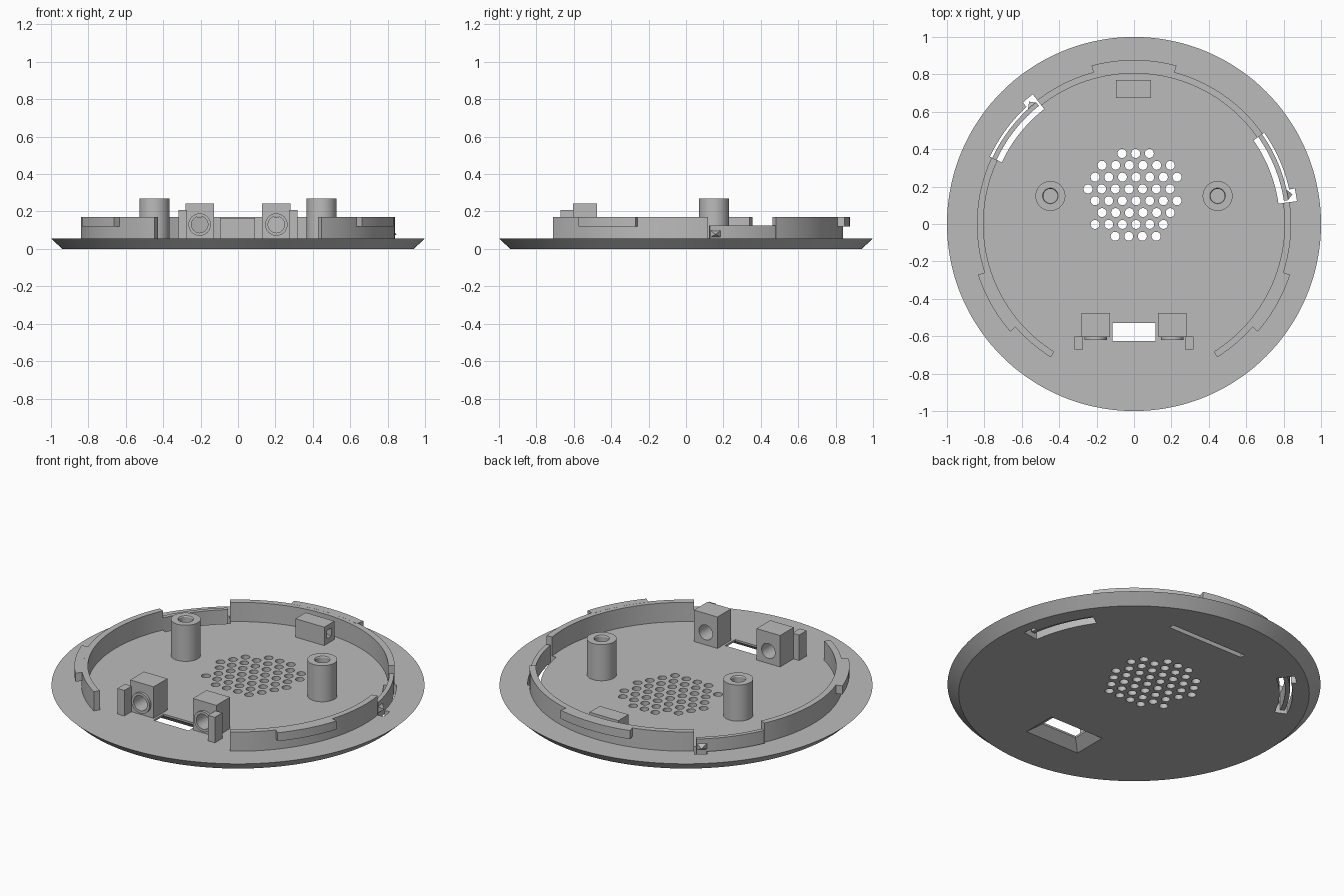
import bpy, bmesh, math
from mathutils import Matrix, Vector

if "Cube" in bpy.data.objects:
    bpy.data.objects.remove(bpy.data.objects["Cube"])

TOP = 0.056      # top of the base plate
SINK = 0.05      # parts start slightly inside the plate
grey = bpy.data.materials.new("plain_grey")
grey.diffuse_color = (0.5, 0.5, 0.5, 1)
grey.use_nodes = True
grey.node_tree.nodes["Principled BSDF"].inputs["Base Color"].default_value = grey.diffuse_color


def finish(name, bm):
    bmesh.ops.recalc_face_normals(bm, faces=bm.faces)
    me = bpy.data.meshes.new(name)
    bm.to_mesh(me)
    bm.free()
    me.materials.append(grey)
    ob = bpy.data.objects.new(name, me)
    bpy.context.collection.objects.link(ob)
    return ob


def loft(bm, low, high):
    """Closed solid between two matching 3D outlines."""
    a = [bm.verts.new(p) for p in low]
    b = [bm.verts.new(p) for p in high]
    bm.faces.new(a[::-1])
    bm.faces.new(b)
    for i in range(len(a)):
        j = (i + 1) % len(a)
        bm.faces.new((a[i], a[j], b[j], b[i]))


def prism(bm, outline, z0, z1):
    loft(bm, [(x, y, z0) for x, y in outline], [(x, y, z1) for x, y in outline])


def rect(x0, x1, y0, y1):
    return [(x0, y0), (x1, y0), (x1, y1), (x0, y1)]


def box(bm, x0, x1, y0, y1, z0, z1):
    prism(bm, rect(x0, x1, y0, y1), z0, z1)


def polar(r, deg):
    return (r * math.cos(math.radians(deg)), r * math.sin(math.radians(deg)))


def arc(r, a0, a1):
    n = max(1, round(abs(a1 - a0) / 2))
    return [polar(r, a0 + (a1 - a0) * i / n) for i in range(n + 1)]


def band(bm, r0, r1, a0, a1, z0, z1):
    prism(bm, arc(r1, a0, a1) + arc(r0, a1, a0), z0, z1)


def cyl(bm, centre, r0, r1, depth, seg=32, along_y=False):
    m = Matrix.Translation(centre)
    if along_y:
        m = m @ Matrix.Rotation(math.pi / 2, 4, 'X')
    bmesh.ops.create_cone(bm, cap_ends=True, segments=seg, radius1=r0,
                          radius2=r1, depth=depth, matrix=m)


def cut(ob, bm):
    """Subtract the solids in bm from ob and bake the result."""
    tool = finish("cutter", bm)
    tool.hide_render = True
    mod = ob.modifiers.new("cut", 'BOOLEAN')
    mod.operation, mod.solver, mod.object = 'DIFFERENCE', 'EXACT', tool
    dg = bpy.context.evaluated_depsgraph_get()
    me = bpy.data.meshes.new_from_object(ob.evaluated_get(dg))
    ob.modifiers.clear()
    ob.data = me
    bpy.data.objects.remove(tool)


# Base plate with bevelled rim
bm = bmesh.new()
cyl(bm, (0, 0, TOP / 2), 0.94, 1.0, TOP, 144)
plate = finish("base_plate", bm)

# Speaker grille holes: (first x, count) for each row
bm = bmesh.new()
rows = [(-.064, 3), (-.171, 6), (-.208, 7), (-.246, 7),
        (-.208, 7), (-.171, 6), (-.208, 6), (-.101, 4)]
for i, (x, n) in enumerate(rows):
    for k in range(n):
        cyl(bm, (x + .073 * k, .377 - .0632 * i, .03), .024, .024, .2, 20)
# Latch slots, wider around the hook
for s in (8, 128):
    prism(bm, arc(.88, s, s + 4.5) + arc(.85, s + 4.5, s + 27)
          + arc(.78, s + 27, s), -.1, .2)
# Connector window, flared underneath
loft(bm, [(x, y, -.012) for x, y in rect(-.195, .195, -.70, -.465)],
     [(x, y, .045) for x, y in rect(-.115, .115, -.625, -.53)])
# Narrow groove on the underside
box(bm, -.19, .31, .665, .695, -.1, .03)
cut(plate, bm)
bm = bmesh.new()
box(bm, -.115, .115, -.625, -.53, -.1, .2)
cut(plate, bm)

# Ring wall in three runs, with bayonet lugs
bm = bmesh.new()
for a0, a1 in ((35, 128), (155, 238), (-58, 8)):
    band(bm, .805, .84, a0, a1, SINK, .17)
finish("ring_wall", bm)
bm = bmesh.new()
for a0, a1 in ((75, 105), (-41, -18), (198, 221)):
    band(bm, .83, .877, a0, a1, .12, .1705)
finish("wall_lugs", bm)

# Flexible latch arms with pyramid hooks
for s, side in ((8, "right"), (128, "left")):
    bm = bmesh.new()
    band(bm, .811, .836, s + .8, s + 27.5, .02, .125)
    finish(side + "_latch_arm", bm)
    bm = bmesh.new()
    base = [bm.verts.new((*polar(.832, s + a), z))
            for a, z in ((.8, .06), (5, .06), (5, .1), (.8, .1))]
    tip = bm.verts.new((*polar(.862, s + 2.6), .078))
    bm.faces.new(base)
    for i in range(4):
        bm.faces.new((base[i], base[(i + 1) % 4], tip))
    finish(side + "_latch_hook", bm)

for sx, side in ((-1, "left"), (1, "right")):
    # Screw post with blind chamfered hole
    bm = bmesh.new()
    cyl(bm, (sx * .447, .15, (SINK + .27) / 2), .08, .08, .27 - SINK, 48)
    post = finish(side + "_screw_post", bm)
    bm = bmesh.new()
    cyl(bm, (sx * .447, .15, .19), .038, .038, .25)
    cut(post, bm)
    bm = bmesh.new()
    cyl(bm, (sx * .447, .15, .27), .034, .05, .024)
    cut(post, bm)

    # Drilled clamp block with a raised collar
    cx = sx * .205
    bm = bmesh.new()
    box(bm, cx - .077, cx + .077, -.605, -.477, SINK, .242)
    block = finish(side + "_clamp_block", bm)
    bm = bmesh.new()
    cyl(bm, (cx, -.54, .13), .044, .044, .3, 32, True)
    cut(block, bm)
    bm = bmesh.new()
    cyl(bm, (cx, -.611, .13), .06, .06, .018, 32, True)
    collar = finish(side + "_clamp_collar", bm)
    bm = bmesh.new()
    cyl(bm, (cx, -.6, .13), .044, .044, .3, 32, True)
    cut(collar, bm)

    # Side tab beside the block
    bm = bmesh.new()
    x0, x1 = sorted((sx * .274, sx * .319))
    box(bm, x0, x1, -.672, -.602, SINK, .207)
    finish(side + "_side_tab", bm)

# Small housing at the back with a pocket in its side
bm = bmesh.new()
box(bm, -.096, .092, .675, .77, SINK, .165)
housing = finish("back_housing", bm)
bm = bmesh.new()
box(bm, -.03, .2, .702, .743, .088, .135)
cut(housing, bm)

# Smooth the round surfaces, keep edges sharp
bpy.ops.object.select_all(action='SELECT')
bpy.context.view_layer.objects.active = plate
bpy.ops.object.shade_smooth_by_angle(angle=math.radians(30))
